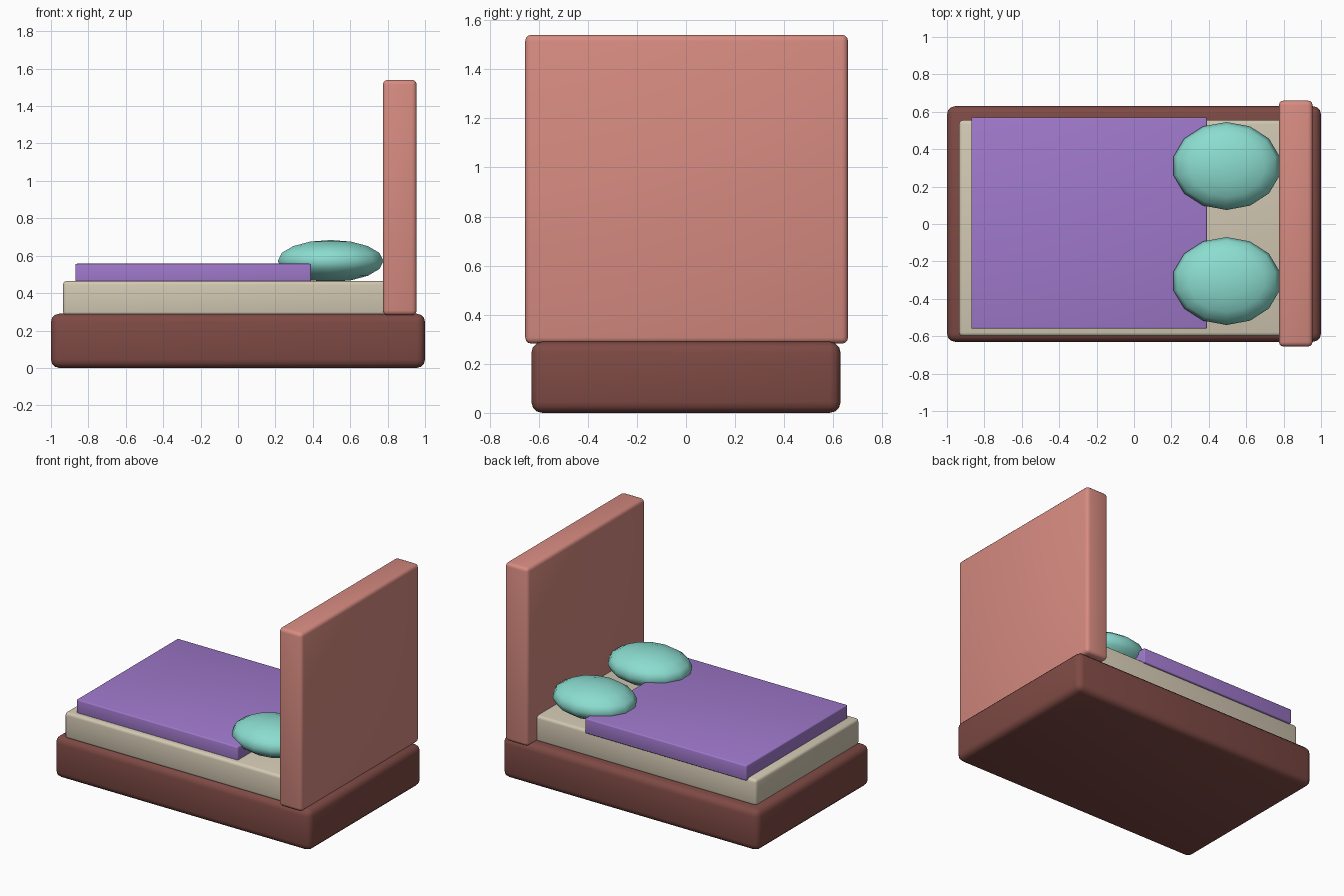
import bpy
import bmesh
from math import pi
from mathutils import Matrix

if "Cube" in bpy.data.objects:
    bpy.data.objects.remove(bpy.data.objects["Cube"], do_unlink=True)


def material(name, rgb):
    mat = bpy.data.materials.new(name)
    mat.use_nodes = True
    color = (*rgb, 1)
    mat.diffuse_color = color
    mat.node_tree.nodes["Principled BSDF"].inputs["Base Color"].default_value = color
    return mat


def add_object(name, bm, mat):
    for face in bm.faces:
        face.smooth = True
    mesh = bpy.data.meshes.new(name)
    bm.to_mesh(mesh)
    bm.free()
    mesh.materials.append(mat)
    obj = bpy.data.objects.new(name, mesh)
    bpy.context.collection.objects.link(obj)
    return obj


def rounded_box(name, x, y, z, radius, mat):
    """Box given by its (low, high) range on each axis, with rounded edges."""
    bm = bmesh.new()
    bmesh.ops.create_cube(bm, size=1)
    for v in bm.verts:
        v.co = [(lo + hi) / 2 + c * (hi - lo) for c, (lo, hi) in zip(v.co, (x, y, z))]
    obj = add_object(name, bm, mat)
    bevel = obj.modifiers.new("rounded_edges", "BEVEL")
    bevel.width = radius
    bevel.segments = 3
    return obj


def pillow(name, center, radii, mat):
    """Flattened sphere with a vertex pointing along y."""
    bm = bmesh.new()
    bmesh.ops.create_uvsphere(bm, u_segments=14, v_segments=8, radius=1)
    # Put a meridian on the y axis
    if max(v.co.y for v in bm.verts) < 0.99:
        bm.transform(Matrix.Rotation(pi / 2, 4, "Z"))
    bm.transform(Matrix.Translation(center) @ Matrix.Diagonal((*radii, 1)))
    return add_object(name, bm, mat)


wood = material("dark_red_brown", (0.21, 0.068, 0.058))
pink = material("dusty_pink", (0.68, 0.26, 0.22))
cream = material("cream", (0.65, 0.58, 0.45))
purple = material("purple", (0.35, 0.19, 0.60))
teal = material("teal", (0.26, 0.72, 0.63))

# Bed frame and headboard
rounded_box("bed_base", (-1, 1), (-0.63, 0.63), (0, 0.29), 0.045, wood)
rounded_box("headboard", (0.775, 0.955), (-0.655, 0.66), (0.282, 1.54), 0.025, pink)

# Bedding
rounded_box("mattress", (-0.935, 0.80), (-0.6, 0.555), (0.28, 0.465), 0.02, cream)
rounded_box("blanket", (-0.87, 0.39), (-0.56, 0.57), (0.45, 0.557), 0.008, purple)

# Pillows
for side, y in (("left", 0.31), ("right", -0.305)):
    pillow(side + "_pillow", (0.495, y, 0.572), (0.29, 0.235, 0.112), teal)
